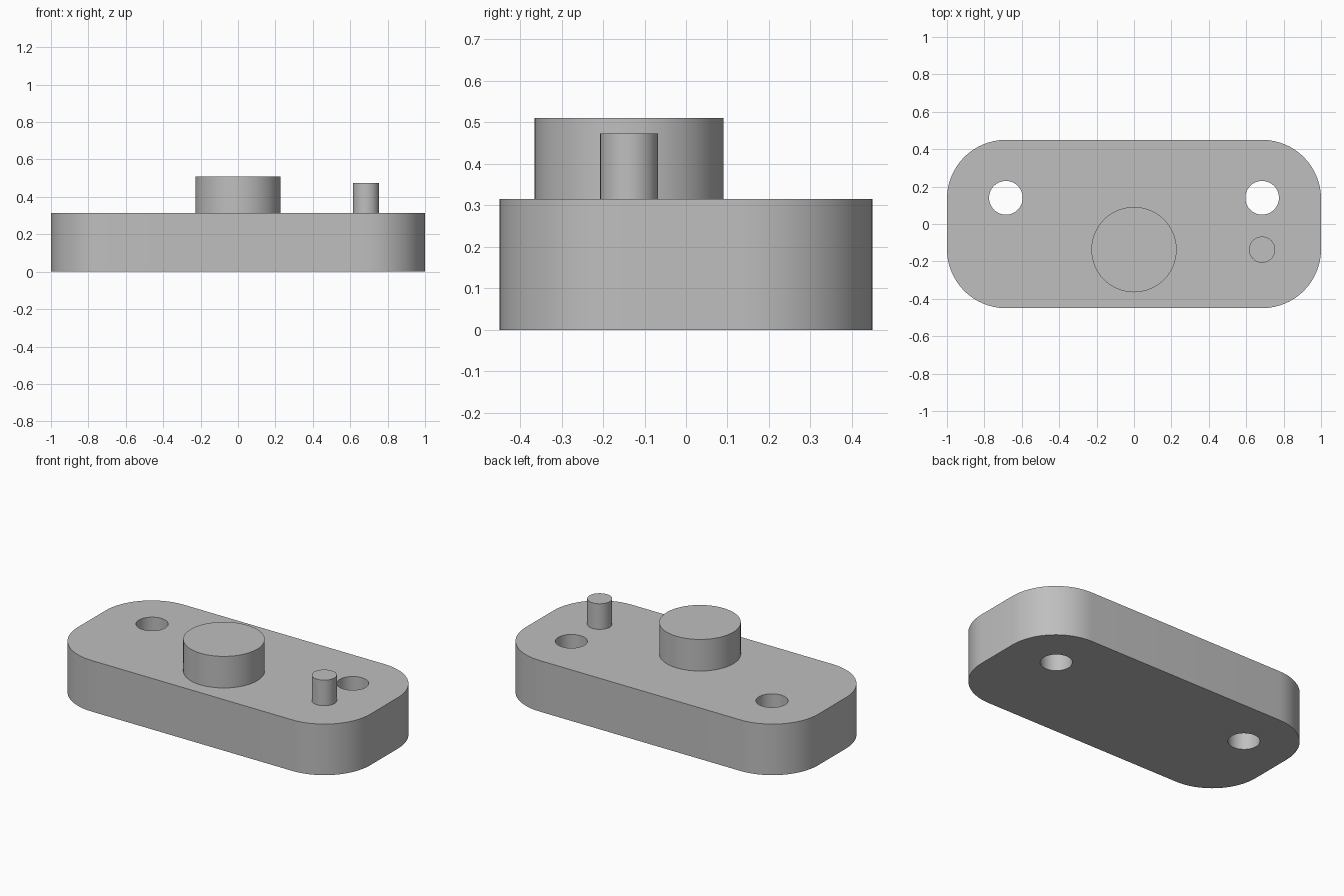
import bpy, bmesh
from math import pi, radians, cos, sin

cube = bpy.data.objects.get("Cube")
if cube:
    bpy.data.objects.remove(cube, do_unlink=True)

HALF_X, HALF_Y, CORNER = 1.0, 0.45, 0.315
PLATE_TOP = 0.315
HOLE_X, HOLE_Y = HALF_X - CORNER, 0.14

grey = bpy.data.materials.new("plain_grey")
grey.use_nodes = True
color = (0.52, 0.52, 0.52, 1)
grey.diffuse_color = color
grey.node_tree.nodes["Principled BSDF"].inputs["Base Color"].default_value = color


def prism(name, outline, bottom, top):
    """Extrude a flat outline from bottom to top."""
    bm = bmesh.new()
    base = bm.faces.new([bm.verts.new((x, y, bottom)) for x, y in outline])
    side = bmesh.ops.extrude_face_region(bm, geom=[base], use_keep_orig=True)
    verts = [v for v in side["geom"] if isinstance(v, bmesh.types.BMVert)]
    bmesh.ops.translate(bm, verts=verts, vec=(0, 0, top - bottom))
    bmesh.ops.recalc_face_normals(bm, faces=bm.faces)
    mesh = bpy.data.meshes.new(name)
    bm.to_mesh(mesh)
    bm.free()
    mesh.materials.append(grey)
    obj = bpy.data.objects.new(name, mesh)
    bpy.context.collection.objects.link(obj)
    return obj


def arc(cx, cy, r, start, sweep, steps):
    angles = [start + sweep * i / steps for i in range(steps + 1)]
    return [(cx + r * cos(a), cy + r * sin(a)) for a in angles]


def cylinder(name, x, y, r, bottom, top):
    return prism(name, arc(x, y, r, 0, 2 * pi, 64)[:-1], bottom, top)


def smooth(obj):
    bpy.ops.object.select_all(action="DESELECT")
    obj.select_set(True)
    bpy.context.view_layer.objects.active = obj
    bpy.ops.object.shade_smooth_by_angle(angle=radians(30))


# Base plate with four rounded corners
outline = []
for i, (sx, sy) in enumerate([(1, 1), (-1, 1), (-1, -1), (1, -1)]):
    outline += arc(sx * (HALF_X - CORNER), sy * (HALF_Y - CORNER),
                   CORNER, i * pi / 2, pi / 2, 16)
plate = prism("base_plate", outline, 0, PLATE_TOP)

# Two through holes
for side, sx in (("left", 1), ("right", -1)):
    cutter = cylinder(side + "_hole_cutter", sx * HOLE_X, HOLE_Y, 0.09, -0.1, PLATE_TOP + 0.1)
    cutter.hide_render = True
    cut = plate.modifiers.new(side + "_hole", "BOOLEAN")
    cut.operation, cut.solver, cut.object = "DIFFERENCE", "EXACT", cutter
    bpy.context.view_layer.objects.active = plate
    bpy.ops.object.modifier_apply(modifier=cut.name)
    bpy.data.objects.remove(cutter, do_unlink=True)

# Central boss and locating pin
boss = cylinder("center_boss", 0, -0.137, 0.228, PLATE_TOP, 0.51)
pin = cylinder("locating_pin", HOLE_X, -0.137, 0.07, PLATE_TOP, 0.473)

for part in (plate, boss, pin):
    smooth(part)
